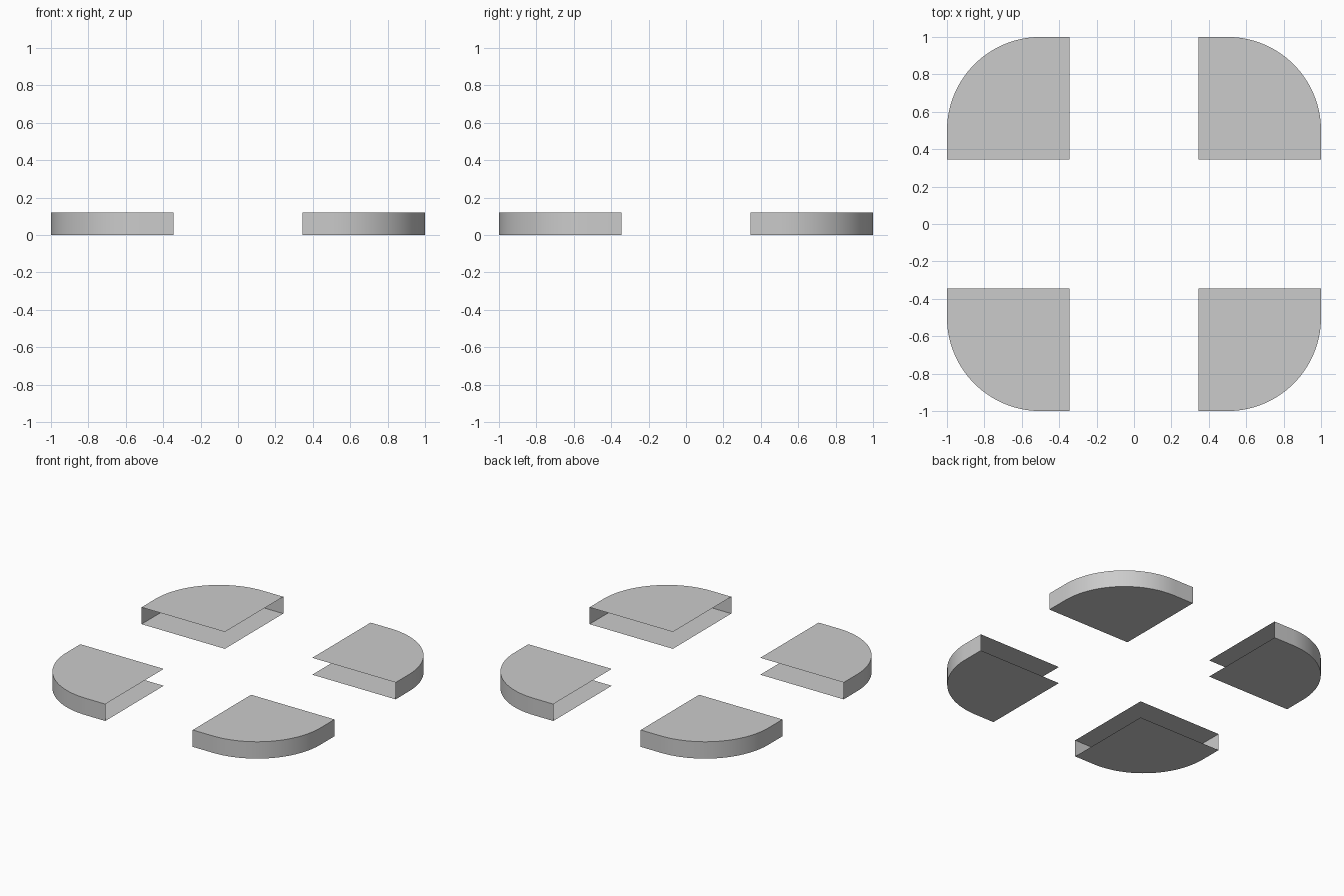
import bpy, bmesh
from math import cos, sin, pi
from mathutils import Matrix

if "Cube" in bpy.data.objects:
    bpy.data.objects.remove(bpy.data.objects["Cube"])

INNER, OUTER, RADIUS, HEIGHT, SEGMENTS = 0.344, 1.0, 0.5, 0.12, 32


def corner_shell(name, turns):
    """Thin shell of one rounded corner, open on its two inner sides."""
    c = OUTER - RADIUS
    # Outer edge: straight, quarter round, straight
    edge = [(OUTER, INNER)]
    edge += [(c + RADIUS * cos(pi / 2 * i / SEGMENTS),
              c + RADIUS * sin(pi / 2 * i / SEGMENTS)) for i in range(SEGMENTS + 1)]
    edge += [(INNER, OUTER)]

    bm = bmesh.new()
    low = [bm.verts.new((x, y, 0)) for x, y in edge]
    high = [bm.verts.new((x, y, HEIGHT)) for x, y in edge]
    # Outer wall
    for i in range(len(edge) - 1):
        bm.faces.new((low[i], low[i + 1], high[i + 1], high[i]))
    # Top and bottom plates
    bm.faces.new(high + [bm.verts.new((INNER, INNER, HEIGHT))])
    bm.faces.new([bm.verts.new((INNER, INNER, 0))] + low[::-1])
    bmesh.ops.transform(bm, matrix=Matrix.Rotation(turns * pi / 2, 4, 'Z'), verts=bm.verts)

    mesh = bpy.data.meshes.new(name)
    bm.to_mesh(mesh)
    bm.free()
    obj = bpy.data.objects.new(name, mesh)
    bpy.context.collection.objects.link(obj)
    bpy.ops.object.select_all(action='DESELECT')
    obj.select_set(True)
    bpy.context.view_layer.objects.active = obj
    bpy.ops.object.shade_smooth_by_angle(angle=pi / 6)


# Four corners, each a quarter turn from the last
for n, corner in enumerate(("back_right", "back_left", "front_left", "front_right")):
    corner_shell(corner + "_corner", n)
